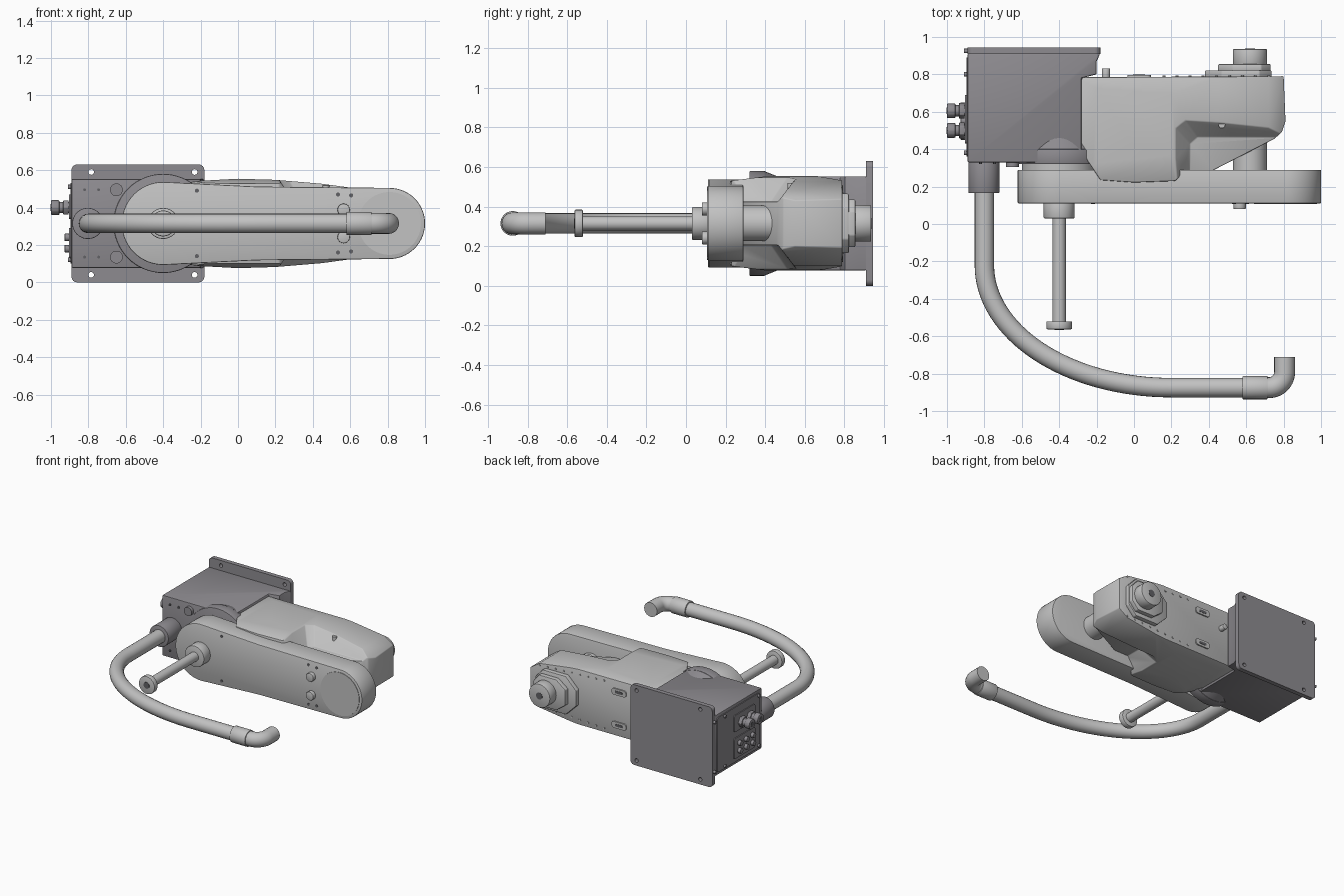
import bpy, bmesh, math
from mathutils import Vector

cube = bpy.data.objects.get("Cube")
if cube:
    bpy.data.objects.remove(cube, do_unlink=True)

ZC = 0.315  # height of the centre plane


def material(name, r, g, b):
    m = bpy.data.materials.new(name)
    m.use_nodes = True
    m.diffuse_color = (r, g, b, 1)
    m.node_tree.nodes["Principled BSDF"].inputs["Base Color"].default_value = (r, g, b, 1)
    return m


LIGHT = material("light grey", 0.54, 0.54, 0.54)
BASE = material("base grey", 0.27, 0.26, 0.28)
DARK = material("dark grey", 0.12, 0.12, 0.13)


def activate(ob):
    bpy.ops.object.select_all(action='DESELECT')
    ob.select_set(True)
    bpy.context.view_layer.objects.active = ob


def finish(ob, mat, bevel=0.0, segments=2):
    activate(ob)
    if bevel:
        mod = ob.modifiers.new("bevel", 'BEVEL')
        mod.width, mod.segments = bevel, segments
        mod.limit_method, mod.angle_limit = 'ANGLE', math.radians(28)
        bpy.ops.object.modifier_apply(modifier=mod.name)
    ob.data.materials.clear()
    ob.data.materials.append(mat)
    bpy.ops.object.shade_smooth_by_angle(angle=math.radians(32))
    return ob


def loft(name, ring_a, ring_b):
    """Closed solid between two rings of equal length."""
    bm = bmesh.new()
    a = [bm.verts.new(p) for p in ring_a]
    b = [bm.verts.new(p) for p in ring_b]
    n = len(a)
    bm.faces.new(a)
    bm.faces.new(b[::-1])
    for i in range(n):
        j = (i + 1) % n
        bm.faces.new((a[i], b[i], b[j], a[j]))
    bmesh.ops.recalc_face_normals(bm, faces=bm.faces)
    me = bpy.data.meshes.new(name)
    bm.to_mesh(me)
    bm.free()
    ob = bpy.data.objects.new(name, me)
    bpy.context.collection.objects.link(ob)
    return ob


def place(axis, p, h):
    u, v = p
    return {'x': (h, u, v), 'y': (u, h, v), 'z': (u, v, h)}[axis]


def prism(name, axis, pts, lo, hi):
    return loft(name, [place(axis, p, lo) for p in pts], [place(axis, p, hi) for p in pts])


def circle(c, r, n=48, start=0, sweep=360):
    steps = n if sweep == 360 else n + 1
    angles = [math.radians(start + sweep * i / n) for i in range(steps)]
    return [(c[0] + r * math.cos(t), c[1] + r * math.sin(t)) for t in angles]


def rod(name, axis, c, r, lo, hi, mat, r2=None, n=48, bevel=0.0):
    a = [place(axis, p, lo) for p in circle(c, r, n)]
    b = [place(axis, p, hi) for p in circle(c, r2 or r, n)]
    return finish(loft(name, a, b), mat, bevel)


def rect(u0, u1, v0, v1):
    return [(u0, v0), (u1, v0), (u1, v1), (u0, v1)]


def rounded(u0, u1, v0, v1, r):
    corners = [(u1 - r, v1 - r), (u0 + r, v1 - r), (u0 + r, v0 + r), (u1 - r, v0 + r)]
    return [p for i, c in enumerate(corners) for p in circle(c, r, 6, 90 * i, 90)]


def combine(ob, cutter, operation):
    mod = ob.modifiers.new("cut", 'BOOLEAN')
    mod.object, mod.operation, mod.solver = cutter, operation, 'EXACT'
    activate(ob)
    bpy.ops.object.modifier_apply(modifier=mod.name)
    bpy.data.objects.remove(cutter, do_unlink=True)


def tube(name, pts, r, mat):
    cu = bpy.data.curves.new(name, 'CURVE')
    cu.dimensions, cu.bevel_depth, cu.bevel_resolution, cu.use_fill_caps = '3D', r, 8, True
    sp = cu.splines.new('POLY')
    sp.points.add(len(pts) - 1)
    for sp_pt, p in zip(sp.points, pts):
        sp_pt.co = (p[0], p[1], ZC, 1)
    ob = bpy.data.objects.new(name, cu)
    bpy.context.collection.objects.link(ob)
    activate(ob)
    bpy.ops.object.convert(target='MESH')
    return finish(bpy.context.object, mat)


def mirrored(half):
    """Outline from (position, half height) pairs, symmetric about the centre plane."""
    return [(u, ZC + h) for u, h in half] + [(u, ZC - h) for u, h in reversed(half)]


# Mounting plate with four bolt holes
plate = prism("mounting_plate", 'y', rounded(-0.89, -0.18, 0, 0.63, 0.03), 0.91, 0.945)
for x in (-0.785, -0.232):
    for z in (0.04, 0.59):
        combine(plate, prism("hole_cutter", 'y', circle((x, z), 0.015, 20), 0.85, 1), 'DIFFERENCE')
finish(plate, BASE)

# Base body and the turning collar
body = [(-0.89, 0.33), (-0.28, 0.33), (-0.28, 0.78), (-0.2, 0.8), (-0.2, 0.87), (-0.18, 0.912), (-0.89, 0.912)]
finish(prism("base_body", 'z', body, 0.077, 0.553), BASE, 0.008)
J1 = (-0.4, ZC)
rod("base_collar", 'y', J1, 0.265, 0.32, 0.4, BASE, bevel=0.006, n=64)
rod("base_collar_taper", 'y', J1, 0.262, 0.4, 0.48, BASE, r2=0.23, n=64)
rod("joint_neck", 'y', J1, 0.2, 0.28, 0.33, LIGHT, n=64)
for z in (0.135, 0.495):
    rod("base_front_plug", 'y', (-0.65, z), 0.034, 0.305, 0.335, BASE, n=24)
    for x in (-0.82, -0.745):
        rod("base_front_screw", 'y', (x, z), 0.008, 0.322, 0.335, DARK, n=12)

# Connector panel on the side of the base
finish(prism("side_panel", 'x', rounded(0.36, 0.89, 0.1, 0.53, 0.02), -0.896, -0.885), BASE)
for z0, z1 in ((0.34, 0.47), (0.13, 0.29)):
    finish(prism("connector_plate", 'x', rounded(0.43, 0.69, z0, z1, 0.015), -0.903, -0.89), BASE)
for y in (0.5, 0.605):
    c = (y, 0.4)
    rod("gland_body", 'x', c, 0.03, -0.985, -0.89, BASE, n=24)
    rod("gland_nut", 'x', c, 0.043, -0.935, -0.905, BASE, n=6, bevel=0.003)
    rod("gland_cap", 'x', c, 0.04, -1.0, -0.955, BASE, n=12, bevel=0.005)
    rod("gland_bore", 'x', c, 0.018, -1.002, -0.99, DARK, n=20)
for y in (0.47, 0.55, 0.63):
    for z in (0.24, 0.18):
        rod("small_connector", 'x', (y, z), 0.02, -0.927, -0.89, BASE, n=20, bevel=0.003)
for y in (0.38, 0.8, 0.925):
    for z in (0.12, 0.51):
        rod("panel_screw", 'x', (y, z), 0.012, -0.91, -0.88, BASE, n=16)

# Front arm: large end on the joint, smaller round end on the far side
TIP = (0.81, ZC)
arm = circle(J1, 0.222, 28, 90, 180) + [(-0.2, ZC - 0.212), (0.1, ZC - 0.197)]
arm += circle(TIP, 0.19, 28, -90, 180) + [(0.1, ZC + 0.197), (-0.2, ZC + 0.212)]
finish(prism("front_arm", 'y', arm, 0.11, 0.29), LIGHT, 0.006)
rod("arm_end_cap", 'y', TIP, 0.168, 0.106, 0.12, LIGHT, n=64)
for s in (-1, 1):
    rod("arm_stud", 'y', (0.565, ZC + s * 0.073), 0.033, 0.08, 0.12, LIGHT, n=24, bevel=0.004)
    for x, h in ((0.535, 0.155), (0.605, 0.15), (-0.22, 0.175)):
        rod("arm_screw", 'y', (x, ZC + s * h), 0.011, 0.107, 0.12, DARK, n=16)

# Rear housing: plan outline trimmed by its front and end profiles
plan = [(-0.3, 0.785), (-0.318, 0.62), (-0.3, 0.45), (-0.25, 0.34), (-0.18, 0.235), (0, 0.222), (0.22, 0.23),
        (0.27, 0.28), (0.42, 0.285), (0.75, 0.455), (0.79, 0.49), (0.81, 0.55), (0.8, 0.79)]
housing = prism("rear_housing", 'z', plan, 0, 0.63)
front = mirrored([(-0.4, 0.205), (-0.2, 0.228), (0, 0.239), (0.2, 0.233), (0.45, 0.212), (0.72, 0.175), (0.82, 0.11)])
combine(housing, prism("front_trim", 'y', front, 0, 1), 'INTERSECT')
end = mirrored([(0.1, 0.2), (0.43, 0.241), (0.65, 0.241), (0.8, 0.215)])
combine(housing, prism("end_trim", 'x', end, -0.6, 1), 'INTERSECT')
floor = [(0.3, 0.1), (0.3, 0.43), (0.34, 0.465), (1, 0.465), (1, 0.1)]
rim = [(0.14, 0.1), (0.14, 0.6), (0.2, 0.655), (1, 0.655), (1, 0.1)]
for s in (-1, 1):
    low = [(x, y, ZC + s * 0.11) for x, y in floor]
    high = [(x, y, ZC + s * 0.36) for x, y in rim]
    combine(housing, loft("pocket_cutter", low, high), 'DIFFERENCE')
finish(housing, LIGHT, 0.007)
rod("pocket_plug", 'z', (0.47, 0.53), 0.018, 0.44, 0.518, LIGHT, n=20)

# Spindle boss and stepped cover at the back of the housing
SP = (0.62, ZC)
cover = mirrored([(0.38, 0.06), (0.47, 0.15), (0.67, 0.15), (0.735, 0.08)])
finish(prism("rear_cover", 'y', cover, 0.78, 0.822), LIGHT, 0.006)
finish(prism("rear_cover_step", 'y', mirrored([(0.45, 0.06), (0.53, 0.12), (0.68, 0.12), (0.73, 0.06)]),
             0.815, 0.855), LIGHT, 0.006)
rod("spindle_boss", 'y', SP, 0.092, 0.85, 0.935, LIGHT, bevel=0.006)
rod("spindle_bore", 'y', SP, 0.027, 0.93, 0.937, DARK, n=24)
rod("spindle_sleeve", 'y', SP, 0.09, 0.28, 0.5, LIGHT)
for s in (-1, 1):
    z = ZC + s * 0.13
    finish(prism("rear_slot_plate", 'y', rounded(-0.035, 0.09, z - 0.025, z + 0.025, 0.02), 0.78, 0.796), LIGHT)
    finish(prism("rear_slot", 'y', rounded(-0.005, 0.06, z - 0.01, z + 0.01, 0.009), 0.79, 0.798), DARK)
    for i in range(9):
        x = 0.16 + 0.07 * i
        rod("rear_screw", 'y', (x, ZC + s * (0.195 - 0.05 * x)), 0.008, 0.78, 0.793, LIGHT, n=10)
rod("rear_knob", 'y', (-0.15, ZC + 0.06), 0.022, 0.77, 0.832, LIGHT, n=20, bevel=0.004)

# Front shaft with flange and end collar
rod("shaft_flange", 'y', J1, 0.083, 0.03, 0.115, LIGHT, bevel=0.005)
rod("shaft", 'y', J1, 0.036, -0.53, 0.04, LIGHT, n=32)
rod("shaft_collar", 'y', J1, 0.069, -0.563, -0.52, LIGHT, bevel=0.006)
rod("shaft_bore", 'y', J1, 0.025, -0.566, -0.555, DARK, n=24)

# Hose from the base, sweeping round to the elbow
rod("hose_fitting", 'y', (-0.803, ZC), 0.083, 0.165, 0.335, BASE, bevel=0.004)
sweep = [(0.2 - math.cos(t), -0.22 - 0.655 * math.sin(t)) for t in [math.pi / 2 * i / 32 for i in range(33)]]
tube("hose", [(-0.8, 0.2)] + sweep + [(0.6, -0.875)], 0.052, LIGHT)
rod("hose_sleeve", 'x', (-0.875, ZC), 0.062, 0.58, 0.715, LIGHT, bevel=0.004)
tube("hose_elbow", [(0.7, -0.875)] + circle((0.722, -0.792), 0.083, 14, -90, 90) + [(0.805, -0.71)], 0.056, LIGHT)
